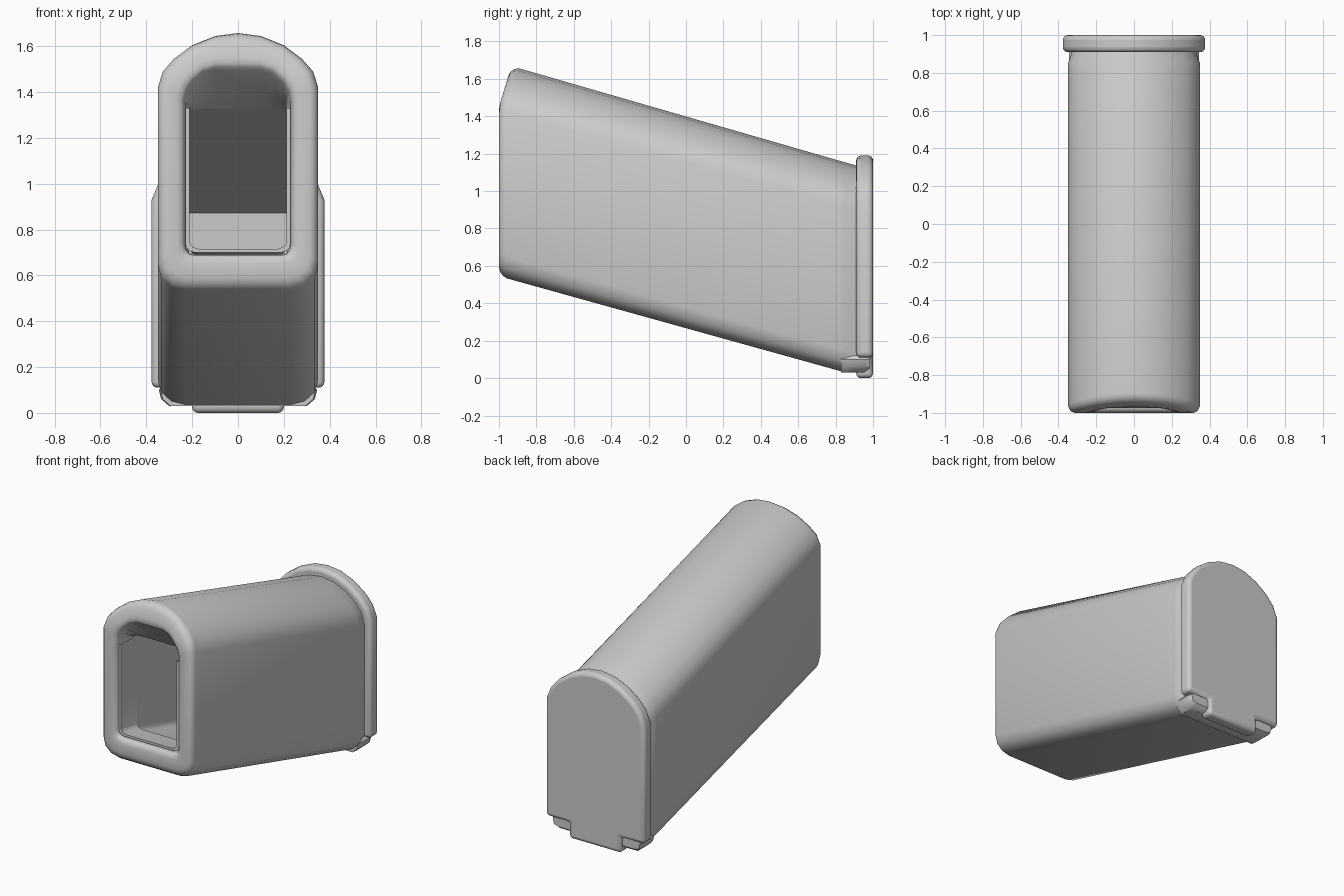
import bpy, bmesh

if "Cube" in bpy.data.objects:
    bpy.data.objects.remove(bpy.data.objects["Cube"])

SLOPE = 0.278  # the housing drops toward the back

# half sections at the front, apex first, given as (x, z)
OUTER = [(0, 1.668), (.1, 1.655), (.2, 1.615), (.28, 1.555), (.328, 1.50), (.35, 1.43),
         (.35, .66), (.335, .60), (.29, .56), (.23, .545), (0, .545)]
INNER = [(0, 1.505), (.1, 1.505), (.15, 1.49), (.195, 1.45), (.22, 1.41), (.23, 1.37),
         (.23, .745), (.226, .722), (.213, .707), (.19, .70), (0, .70)]


def full(half):
    """Mirror a half section into a closed loop."""
    return half + [(-x, z) for x, z in half[-2:0:-1]]


def finish(name, bm, angle):
    bmesh.ops.recalc_face_normals(bm, faces=bm.faces)
    me = bpy.data.meshes.new(name)
    bm.to_mesh(me)
    bm.free()
    ob = bpy.data.objects.new(name, me)
    bpy.context.collection.objects.link(ob)
    bpy.ops.object.select_all(action='DESELECT')
    ob.select_set(True)
    bpy.context.view_layer.objects.active = ob
    bpy.ops.object.shade_smooth_by_angle(angle=angle)
    return ob


def loft(name, rings, angle=0.7):
    """Skin a list of rings of 3D points and cap both ends."""
    bm = bmesh.new()
    vs = [[bm.verts.new(p) for p in r] for r in rings]
    n = len(vs[0])
    for a, b in zip(vs, vs[1:]):
        for i in range(n):
            j = (i + 1) % n
            bm.faces.new((a[i], a[j], b[j], b[i]))
    bm.faces.new(vs[0])
    bm.faces.new(vs[-1])
    return finish(name, bm, angle)


def section(loop, y, sx=1.0, floor=.03):
    return [(x * sx, y, max(z - SLOPE * (y + 1), floor)) for x, z in loop]


def front_ring(t, dy):
    """Ring on the front frame, between outer wall (t=0) and opening (t=1)."""
    ring = []
    for (xo, zo), (xi, zi) in zip(full(OUTER), full(INNER)):
        x, z = xo + (xi - xo) * t, zo + (zi - zo) * t
        y = -1 + dy + .3 * max(0, z - 1.45)
        ring.append((x, y, z - SLOPE * dy))
    return ring


# housing: rear end, outer walls, rolled front frame, then the deep cavity
outer, inner = full(OUTER), full(INNER)
rings = [section(outer, .93, .94), section(outer, .90, .945),
         section(outer, .85), section(outer, .82)]
for t, dy in [(0, .04), (.06, .02), (.16, .006), (.3, 0), (.7, 0), (.86, .006), (.95, .018), (1, .04)]:
    rings.append(front_ring(t, dy))


def cavity(y, sx=.93):
    """Flat-topped inner channel section."""
    d = SLOPE * (y + .8)
    return [(x * sx, y, min(z, 1.33) - d if z > 1 else z + .015 - SLOPE * (y + 1))
            for x, z in inner]


rings += [cavity(-.8), cavity(-.78), cavity(.84), cavity(.85)]
loft("housing", rings)

# thin liner edge just inside the opening: a U-shaped strip
bm = bmesh.new()
path = [(.23, 1.33), (.23, .745), (.226, .722), (.213, .707), (.19, .70)]
path += [(-x, z) for x, z in reversed(path)]
grid = []
for x, z in path:
    x2 = x * .92
    z2 = z + (.016 if z < .74 else 0)
    grid.append([bm.verts.new(p) for p in
                 ((x, -.975, z), (x2, -.975, z2), (x2, -.80, z2 - (.03 if z < 1 else 0)))])
for a, b in zip(grid, grid[1:]):
    for k in (0, 1):
        bm.faces.new((a[k], b[k], b[k + 1], a[k + 1]))
finish("liner_edge", bm, 0.6)

# rounded foot under the back plate
foot = full([(0, .12), (.33, .12), (.345, .10), (.335, .06), (.30, .03), (0, .03)])
loft("rear_foot", [[(x * s, y, z + dz * (z < .05)) for x, z in foot]
                   for y, s, dz in ((.83, .98, 0), (.86, 1, 0), (.955, 1, 0), (.98, .97, .02))])

# back plate with arched top and a centre tab below
plate = full([(0, 1.19), (.1, 1.177), (.2, 1.135), (.29, 1.07), (.345, 1.005),
              (.377, .93), (.377, .11), (.2, .11), (.2, 0), (0, 0)])
ob = loft("back_plate", [[(x, y, z) for x, z in plate] for y in (.91, 1.0)])
bev = ob.modifiers.new("rounded_edge", 'BEVEL')
bev.width = .026
bev.segments = 4
bev.limit_method = 'ANGLE'
bev.angle_limit = .87
